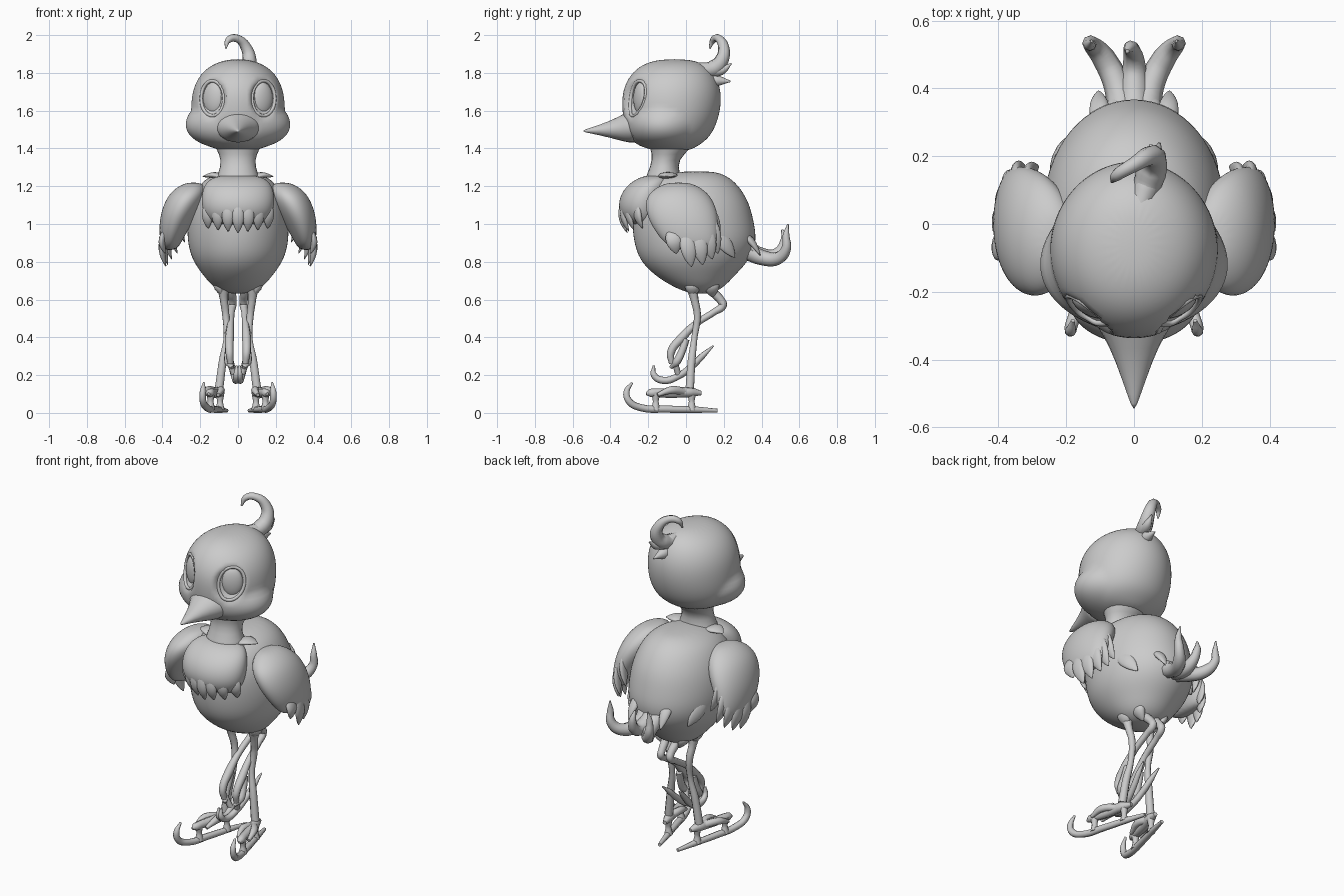
import bpy, bmesh, math
from mathutils import Vector

if "Cube" in bpy.data.objects:
    bpy.data.objects.remove(bpy.data.objects["Cube"], do_unlink=True)

grey = bpy.data.materials.new("plain_grey")
grey.use_nodes = True
grey.diffuse_color = (0.6, 0.6, 0.6, 1)
grey.node_tree.nodes["Principled BSDF"].inputs["Base Color"].default_value = (0.6, 0.6, 0.6, 1)


def add(name, mesh, levels=0):
    obj = bpy.data.objects.new(name, mesh)
    bpy.context.collection.objects.link(obj)
    mesh.materials.clear()
    mesh.materials.append(grey)
    mesh.shade_smooth()
    if levels:
        obj.modifiers.new("smooth", "SUBSURF").levels = levels
        obj.modifiers["smooth"].render_levels = levels
    return obj


def skin(name, loops, levels):
    """Bridge a list of point loops into a closed skin."""
    bm = bmesh.new()
    rows = [[bm.verts.new(p) for p in loop] for loop in loops]
    n = len(rows[0])
    for a, b in zip(rows, rows[1:]):
        for i in range(n):
            j = (i + 1) % n
            bm.faces.new((a[i], a[j], b[j], b[i]))
    bm.faces.new(rows[0])
    bm.faces.new(rows[-1])
    bmesh.ops.recalc_face_normals(bm, faces=bm.faces)
    mesh = bpy.data.meshes.new(name)
    bm.to_mesh(mesh)
    bm.free()
    return add(name, mesh, levels)


def loft(name, rings, n=16, levels=2):
    """Stack of ellipses: centre, x radius, y radius."""
    turns = [2 * math.pi * i / n for i in range(n)]
    return skin(name, [[(x + rx * math.cos(t), y + ry * math.sin(t), z) for t in turns]
                       for x, y, z, rx, ry in rings], levels)


def feather(name, a, b, width, thick, out):
    """Pointed flattened leaf from a to b, facing out."""
    a, b, out = Vector(a), Vector(b), Vector(out).normalized()
    along = b - a
    side = along.cross(out).normalized()
    face = side.cross(along).normalized()
    loops = []
    for t, w in ((0, .35), (.25, .9), (.55, 1), (.8, .65), (1, .04)):
        c = a + along * t + face * thick * math.sin(math.pi * t)
        loops.append([c + side * width * w * math.cos(k * math.pi / 4)
                      + face * thick * w * math.sin(k * math.pi / 4) for k in range(8)])
    return skin(name, loops, 1)


def tube(name, pts):
    """Smooth tapered tube through (x, y, z, radius)."""
    cu = bpy.data.curves.new(name, "CURVE")
    cu.dimensions = "3D"
    cu.resolution_u, cu.bevel_resolution = 5, 2
    cu.bevel_depth, cu.use_fill_caps = 1, True
    sp = cu.splines.new("BEZIER")
    sp.bezier_points.add(len(pts) - 1)
    for bp, p in zip(sp.bezier_points, pts):
        bp.co, bp.radius = p[:3], p[3]
        bp.handle_left_type = bp.handle_right_type = "AUTO"
    temp = bpy.data.objects.new("temp", cu)
    bpy.context.collection.objects.link(temp)
    bpy.context.view_layer.update()
    mesh = bpy.data.meshes.new_from_object(temp.evaluated_get(bpy.context.evaluated_depsgraph_get()))
    bpy.data.objects.remove(temp, do_unlink=True)
    return add(name, mesh)


def flip(p, s):
    return (p[0] * s,) + tuple(p[1:])


def ball(name, loc, scale, turn=0):
    mesh = bpy.data.meshes.new(name)
    bm = bmesh.new()
    bmesh.ops.create_uvsphere(bm, u_segments=20, v_segments=12, radius=1)
    bm.to_mesh(mesh)
    bm.free()
    obj = add(name, mesh)
    obj.location, obj.scale, obj.rotation_euler.z = loc, scale, turn


# Body and neck
loft("body", [(0, .08, .63, .06, .05), (0, .07, .66, .13, .13), (0, .045, .73, .19, .22),
              (0, .045, .81, .25, .3), (0, .05, .91, .275, .335), (0, .035, 1.02, .275, .33),
              (0, .025, 1.12, .255, .315), (0, .02, 1.21, .21, .26), (0, .03, 1.255, .15, .19),
              (0, .06, 1.28, .07, .09)])
loft("neck", [(0, -.12, 1.18, .15, .13), (0, -.12, 1.27, .105, .085), (0, -.11, 1.34, .09, .07),
              (0, -.08, 1.4, .12, .11), (0, -.08, 1.45, .15, .14)], 12, 1)

# Head with swollen cheeks and pressed-in eye sockets
head = loft("head", [(0, -.07, 1.385, .07, .08), (0, -.095, 1.41, .165, .155), (0, -.09, 1.455, .225, .215),
                     (0, -.083, 1.53, .25, .248), (0, -.077, 1.62, .252, .265), (0, -.075, 1.71, .243, .263),
                     (0, -.07, 1.79, .205, .228), (0, -.065, 1.845, .14, .17), (0, -.06, 1.873, .05, .08)], 24)
bpy.context.view_layer.update()
dense = bpy.data.meshes.new_from_object(head.evaluated_get(bpy.context.evaluated_depsgraph_get()))
head.modifiers.clear()
head.data = dense
for v in dense.vertices:
    side = math.copysign(1, v.co.x)
    eye = ((abs(v.co.x) - .135) / .07) ** 2 + ((v.co.z - 1.665) / .1) ** 2
    cheek = ((v.co.y + .15) / .17) ** 2 + ((v.co.z - 1.505) / .1) ** 2
    if v.co.y < -.1 and eye < 1:
        v.co += Vector((-.4 * side, .9, 0)) * .04 * (1 - eye * eye)
    elif abs(v.co.x) > .1 and cheek < 1:
        v.co += Vector((side, -.25, 0)) * .04 * (1 - cheek)

# Beak, lofted upright then laid forward
beak = loft("beak", [(0, 1.52, .24, .15, .095), (0, 1.515, .3, .115, .09), (0, 1.505, .36, .075, .062),
                     (0, 1.497, .46, .036, .027), (0, 1.492, .55, .004, .004)], 12, 1)
for v in beak.data.vertices:
    v.co = Vector((v.co.x, -v.co.z, v.co.y))

# Crest
tube("crest_curl", [(.02, .06, 1.81, .035), (.05, .15, 1.825, .045), (.06, .19, 1.87, .038),
                    (.045, .2, 1.93, .03), (0, .175, 1.98, .022), (-.05, .145, 1.975, .018),
                    (-.065, .125, 1.93, .005)])
tube("crest_upper_tuft", [(0, 0, 1.83, .03), (.04, .12, 1.815, .04), (.065, .19, 1.815, .025),
                          (.075, .24, 1.85, .004)])
tube("crest_lower_tuft", [(.02, .08, 1.77, .03), (.04, .16, 1.76, .032), (.05, .235, 1.755, .004)])

# Chest ruff and its feather fringe
loft("chest_ruff", [(0, -.22, .99, .12, .07), (0, -.23, 1.03, .175, .115), (0, -.23, 1.1, .2, .135),
                    (0, -.21, 1.18, .195, .13), (0, -.17, 1.24, .16, .1), (0, -.15, 1.26, .08, .05)], 16, 2)
for i in range(-3, 4):
    x, arc = i * .05, .009 * i * i
    feather("ruff_feather", (x, -.335 + arc, 1.13), (x * 1.05, -.31 + arc, .95 + .008 * abs(i)),
            .038, .02, (x, -.3, 0))

# Tail curls
tube("tail_middle", [(0, .3, .88, .05), (0, .4, .83, .045), (0, .48, .84, .032), (-.01, .52, .91, .022),
                     (-.02, .51, .97, .006)])
for s in (1, -1):
    tube("tail_curl", [flip(p, s) for p in
                       ((.03, .3, .87, .05), (.05, .41, .82, .04), (.09, .49, .82, .035),
                        (.125, .53, .87, .026), (.13, .53, .94, .018), (.125, .54, 1, .004))])
    # Shoulder, flank, rump and thigh feathers
    feather("shoulder_feather", (s * .05, -.11, 1.23), (s * .19, -.08, 1.25), .06, .02, (0, 0, 1))
    feather("flank_feather", (s * .225, .12, .99), (s * .19, .26, .82), .05, .02, (s, .6, 0))
    for x, z in ((.04, .8), (.09, .83)):
        feather("rump_feather", (s * x, .25, z + .15), (s * (x + .015), .395, z), .036, .022, (s * x, .3, .2))
    for x, y in ((.07, .03), (.05, .13)):
        feather("thigh_tuft", (s * x, y, .74), (s * x, y + .01, .61), .05, .035, (s, 0, 0))

    # Eyes, with rims laid on the head surface
    ball("eye", (s * .13, -.24, 1.665), (.06, .03, .085), s * .5)
    rim = []
    for k in range(17):
        a = k * math.pi / 8
        x, z = s * (.135 + .06 * math.cos(a)), 1.665 + .092 * math.sin(a)
        rim.append((x, head.ray_cast((x, -1, z), (0, 1, 0))[1].y, z, .009))
    tube("eye_rim", rim)

    # Wings: rounded shoulder with feathers sweeping down and back
    loft("wing", [flip(r, s) for r in
                  ((.36, .04, .86, .035, .1), (.355, .02, .91, .06, .15), (.335, -.005, .99, .085, .18),
                   (.305, -.025, 1.07, .103, .195), (.27, -.04, 1.15, .105, .175),
                   (.245, -.04, 1.2, .075, .11), (.235, -.04, 1.22, .03, .05))])
    for a, b in (((.38, -.08, .98), (.385, -.05, .84)), ((.385, -.01, .98), (.38, .03, .77)),
                 ((.375, .05, .99), (.37, .09, .78)), ((.36, .09, 1.02), (.35, .14, .81)),
                 ((.34, .11, 1.06), (.32, .17, .84)), ((.31, .1, 1.12), (.28, .17, .9))):
        feather("wing_feather", flip(a, s), flip(b, s), .05, .022, (s, .1, 0))

    # Standing leg and splayed skate
    tube("standing_leg", [flip(p, s) for p in
                          ((.08, .03, .68, .035), (.075, .045, .6, .022), (.065, .06, .52, .02),
                           (.06, .045, .4, .017), (.08, .03, .28, .022), (.1, .02, .13, .024))])
    tube("skate_blade", [flip(p, s) for p in
                         ((.06, .165, .012, .01), (.09, .05, .017, .017), (.13, -.1, .02, .019),
                          (.165, -.24, .028, .019), (.185, -.3, .06, .019), (.187, -.315, .11, .017),
                          (.18, -.285, .16, .006))])
    tube("skate_sole", [flip(p, s) for p in
                        ((.085, .08, .105, .012), (.1, .02, .11, .028), (.125, -.08, .105, .026),
                         (.15, -.19, .105, .022), (.155, -.21, .1, .008))])
    for dx in (-.035, .035):
        tube("skate_toe", [flip(p, s) for p in
                           ((.105, 0, .11, .022), (.125 + dx, -.08, .12, .021), (.14 + dx, -.15, .095, .01))])
    for x, y in ((.095, .03), (.145, -.16)):
        tube("skate_post", [flip(p, s) for p in ((x, y, .015, .024), (x, y, .06, .015), (x, y, .11, .024))])

    # Lifted leg and its tilted skate
    tube("lifted_leg", [flip(p, s) for p in
                        ((.04, .12, .69, .035), (.035, .145, .64, .025), (.03, .185, .595, .022),
                         (.03, .195, .57, .022), (.035, .15, .535, .018), (.04, .05, .47, .018),
                         (.045, -.02, .4, .024), (.045, -.08, .32, .021), (.04, -.075, .26, .015))])
    tube("lifted_foot", [flip(p, s) for p in
                         ((.045, 0, .39, .02), (.05, -.02, .33, .02), (.05, -.05, .27, .022), (.03, -.08, .24, .01))])
    tube("lifted_blade", [flip(p, s) for p in
                          ((.008, -.17, .25, .006), (.008, -.17, .2, .017), (.01, -.12, .172, .019),
                           (.02, -.04, .195, .018), (.035, .04, .255, .018), (.045, .09, .305, .016),
                           (.055, .145, .355, .004))])
    tube("lifted_post", [flip(p, s) for p in ((.045, -.06, .27, .016), (.02, -.04, .2, .016))])
